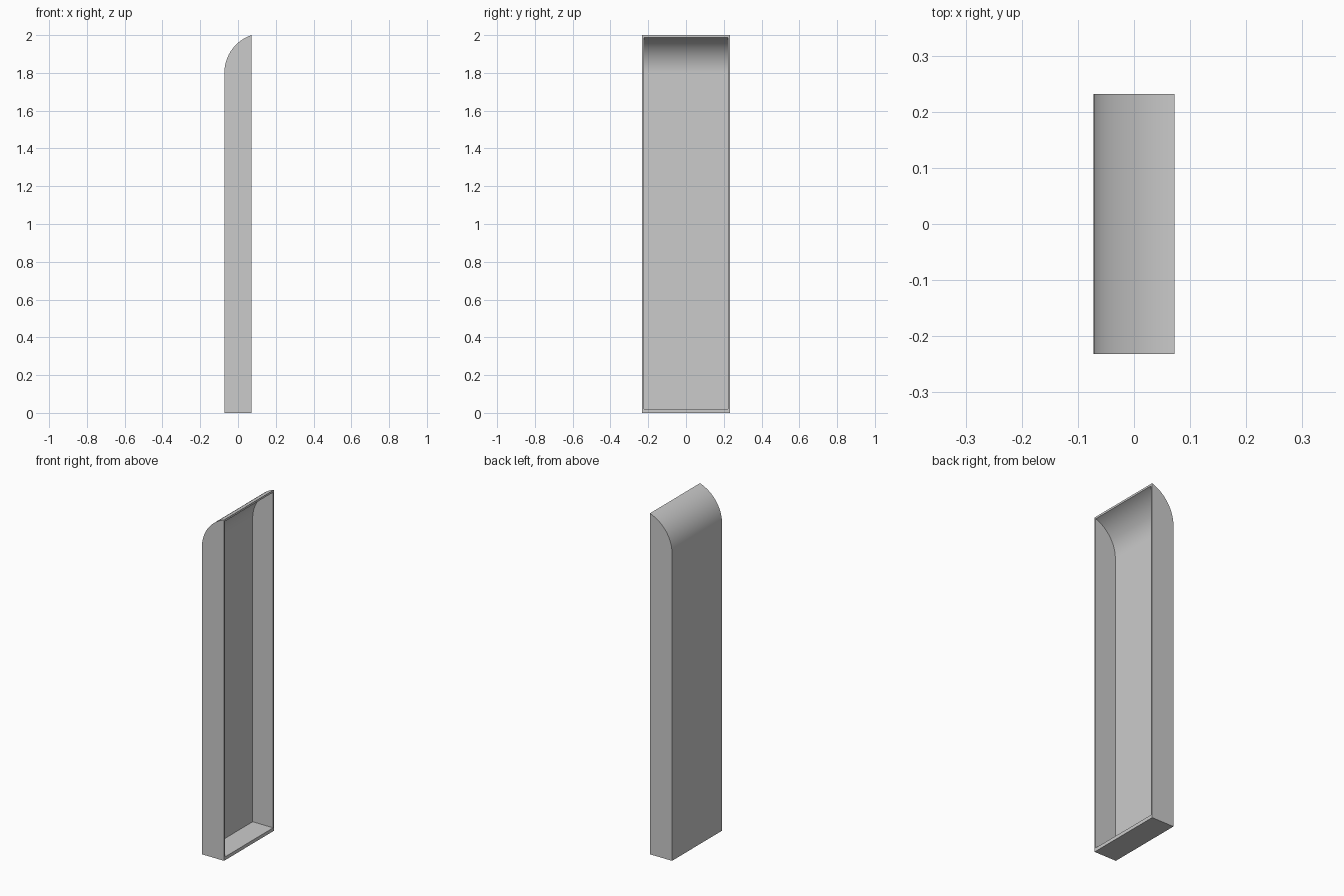
import bpy, bmesh
from math import acos, cos, sin, radians

cube = bpy.data.objects.get("Cube")
if cube:
    bpy.data.objects.remove(cube)

DEPTH, HALF_WIDTH, HEIGHT = 0.144, 0.232, 2.0
RADIUS = 0.21
SIDE_WALL, BACK_WALL, FLOOR = 0.009, 0.011, 0.02
STEPS = 24
FRONT, BACK = DEPTH / 2, -DEPTH / 2

# Colour
grey = bpy.data.materials.new("plain grey")
grey.use_nodes = True
tone = (0.6, 0.6, 0.6, 1)
grey.diffuse_color = tone
grey.node_tree.nodes["Principled BSDF"].inputs["Base Color"].default_value = tone


def side_profile(back_inset, floor):
    """Floor edge, straight back and quarter-round hood, ending at the open side."""
    centre_x = BACK + RADIUS
    centre_z = HEIGHT - (RADIUS ** 2 - (FRONT - centre_x) ** 2) ** 0.5
    r = RADIUS - back_inset
    sweep = acos((centre_x - FRONT) / r)
    points = [(FRONT, floor), (BACK + back_inset, floor)]
    for i in range(STEPS + 1):
        a = sweep * i / STEPS
        points.append((centre_x - r * cos(a), centre_z + r * sin(a)))
    return points


def add_tray(bm, profile, half_width):
    """Open tray made by sweeping the profile across; returns its four rim corners."""
    near, far = ([bm.verts.new((x, y, z)) for x, z in profile]
                 for y in (-half_width, half_width))
    for i in range(len(profile) - 1):
        bm.faces.new((near[i], near[i + 1], far[i + 1], far[i]))
    bm.faces.new(near)
    bm.faces.new(far)
    return near[0], far[0], far[-1], near[-1]


# Hollow shell: outer skin, inner skin and the rim joining them
bm = bmesh.new()
outer = add_tray(bm, side_profile(0, 0), HALF_WIDTH)
inner = add_tray(bm, side_profile(BACK_WALL, FLOOR), HALF_WIDTH - SIDE_WALL)
for i in range(4):
    j = (i + 1) % 4
    bm.faces.new((outer[i], outer[j], inner[j], inner[i]))
bmesh.ops.recalc_face_normals(bm, faces=bm.faces)

mesh = bpy.data.meshes.new("hooded_shell")
bm.to_mesh(mesh)
bm.free()
mesh.materials.append(grey)
shell = bpy.data.objects.new("hooded_shell", mesh)
bpy.context.collection.objects.link(shell)

# Smooth hood, crisp edges
bpy.ops.object.select_all(action="DESELECT")
shell.select_set(True)
bpy.context.view_layer.objects.active = shell
bpy.ops.object.shade_smooth_by_angle(angle=radians(30))
